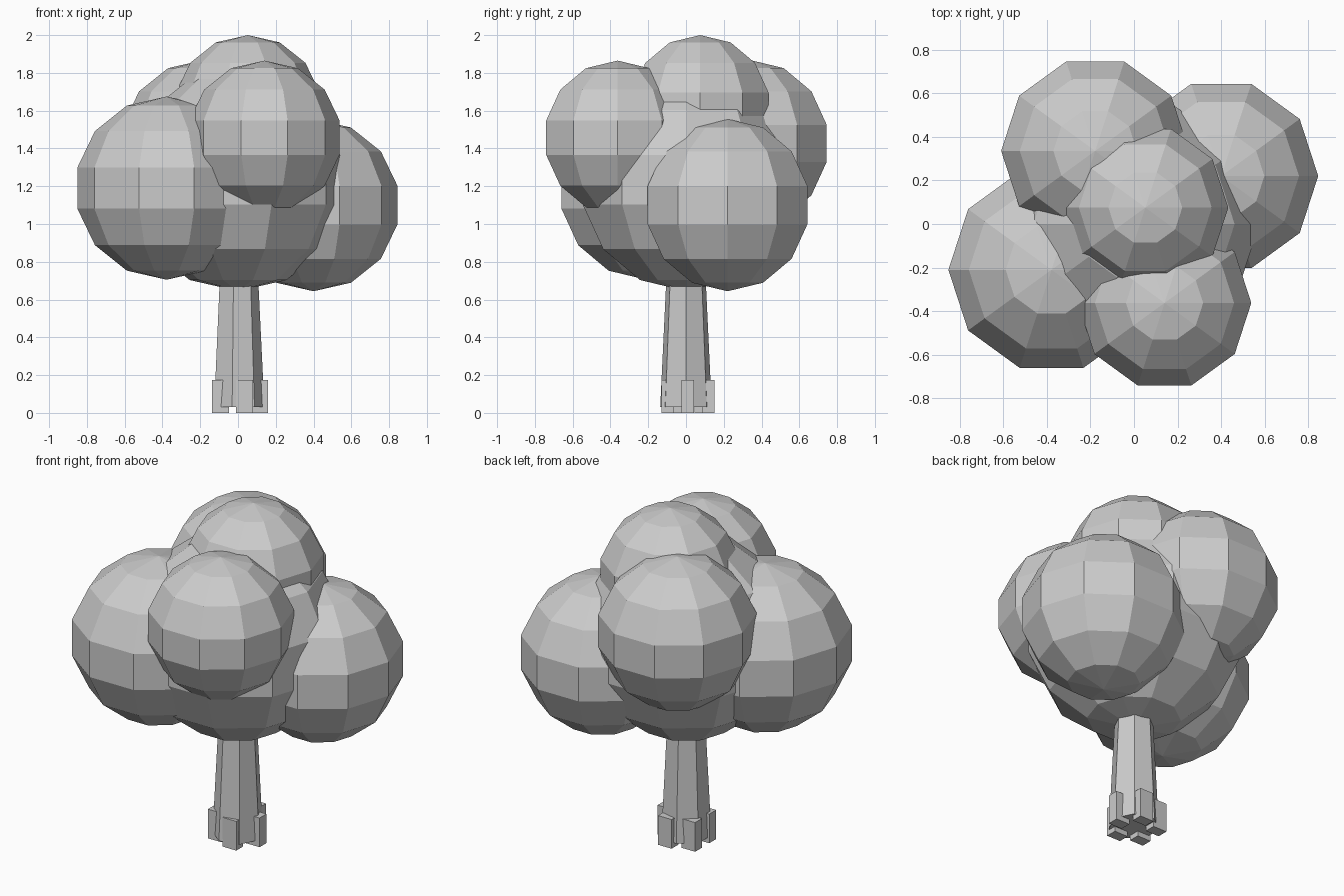
import bpy, bmesh
from math import sin, cos, pi, tau

if "Cube" in bpy.data.objects:
    bpy.data.objects.remove(bpy.data.objects["Cube"])


def finish(name, bm, loc):
    bmesh.ops.recalc_face_normals(bm, faces=bm.faces[:])
    me = bpy.data.meshes.new(name)
    bm.to_mesh(me)
    bm.free()
    ob = bpy.data.objects.new(name, me)
    ob.location = loc
    bpy.context.collection.objects.link(ob)
    return ob


def lathe(name, profile, sides, loc=(0, 0, 0)):
    """Spin (radius, z) points around z; first corner on +x, ends are closed."""
    bm = bmesh.new()
    rings = []
    for r, z in profile:
        if r < 1e-5:
            rings.append([bm.verts.new((0, 0, z))] * sides)
        else:
            rings.append([bm.verts.new((r * cos(tau * i / sides), r * sin(tau * i / sides), z))
                          for i in range(sides)])
    for a, b in zip(rings, rings[1:]):
        for i in range(sides):
            j = (i + 1) % sides
            bm.faces.new(list(dict.fromkeys((a[i], a[j], b[j], b[i]))))
    for ring in (rings[0], rings[-1]):
        if len(set(ring)) > 1:
            bm.faces.new(ring)
    return finish(name, bm, loc)


def leaf_ball(name, loc, r):
    bands = 7
    lathe(name, [(r * sin(pi * k / bands), -r * cos(pi * k / bands)) for k in range(bands + 1)], 10, loc)


# trunk
lathe("trunk", [(0.14, 0.03), (0.10, 0.85)], 7)

# root blocks around the trunk foot
for i in range(5):
    a = tau * i / 5
    bm = bmesh.new()
    bmesh.ops.create_cube(bm, size=1)
    bmesh.ops.scale(bm, vec=(0.09, 0.065, 0.175), verts=bm.verts[:])
    finish(f"root_{i + 1}", bm, (0.114 * cos(a), 0.01 + 0.114 * sin(a), 0.0875))

# foliage
leaf_ball("foliage_core", (0, 0, 1.235), 0.59)
leaf_ball("foliage_left", (-0.378, -0.21, 1.19), 0.485)
leaf_ball("foliage_right", (0.40, 0.22, 1.10), 0.456)
leaf_ball("foliage_front", (0.14, -0.362, 1.457), 0.408)
leaf_ball("foliage_back", (-0.178, 0.335, 1.427), 0.442)
leaf_ball("foliage_top", (0.052, 0.075, 1.61), 0.39)
